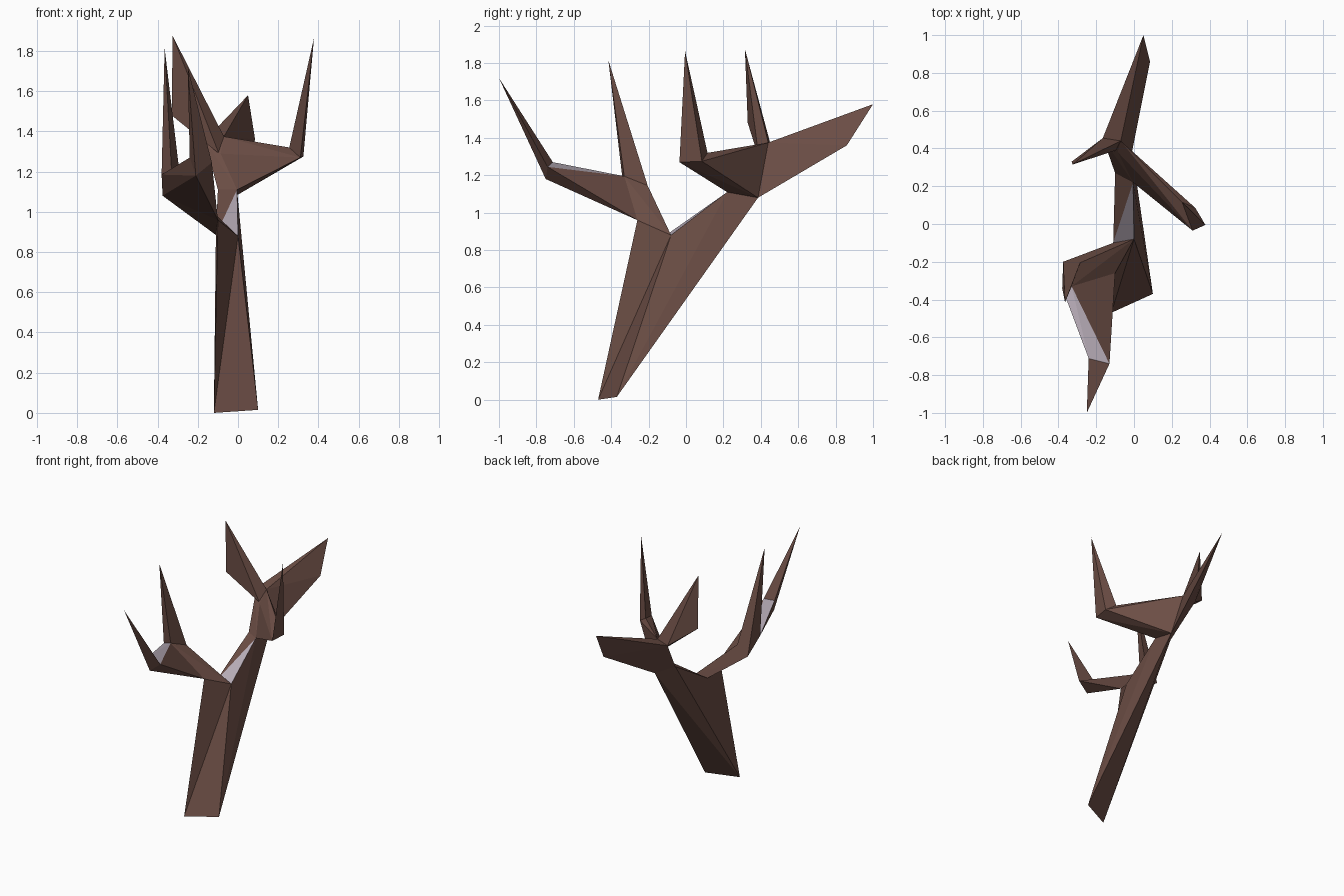
import bpy, bmesh
from collections import Counter

if "Cube" in bpy.data.objects:
    bpy.data.objects.remove(bpy.data.objects["Cube"])


def colour(name, rgb):
    m = bpy.data.materials.new(name)
    m.diffuse_color = (*rgb, 1)
    m.use_nodes = True
    m.node_tree.nodes["Principled BSDF"].inputs["Base Color"].default_value = m.diffuse_color
    return m


BARK = colour("brown bark", (0.150, 0.076, 0.060))
PALE = colour("pale grey wood", (0.46, 0.40, 0.46))

# Joints of the bare tree
P = {
    # foot and first fork
    "foot_l": (-.12, -.47, 0), "foot_r": (.10, -.37, .015),
    "fork": (0, -.08, .88), "fork_f": (-.10, -.26, .96), "fork_l": (-.11, -.10, .885),
    # rear fork
    "neck_r": (-.005, .22, 1.11), "neck_b": (-.01, .385, 1.08), "neck_l": (-.10, .27, 1.11),
    "crown_f": (-.095, .39, 1.29), "crown": (-.07, .44, 1.375), "crown_l": (-.165, .455, 1.355),
    # right branch
    "r1": (.31, -.035, 1.27), "r2": (.325, .085, 1.275), "r3": (.255, .115, 1.32),
    "r_tip": (.378, -.005, 1.865),
    # rear and left twigs
    "b1": (.085, .86, 1.36), "b_tip": (.05, 1.0, 1.58),
    "l1": (-.33, .33, 1.48), "l_tip": (-.325, .315, 1.875),
    # front branch
    "k1": (-.375, -.20, 1.08), "k2": (-.285, -.205, 1.145),
    "k3": (-.33, -.33, 1.195), "k4": (-.38, -.34, 1.185), "k_tip": (-.365, -.415, 1.815),
    "e1": (-.21, -.75, 1.18), "e2": (-.13, -.74, 1.245), "e3": (-.24, -.712, 1.27),
    "e_tip": (-.25, -1.0, 1.72),
}

# Each limb: joints it spans, and the joints bounding its pale patch
LIMBS = {
    "rear_trunk": ("foot_l foot_r fork fork_l neck_r neck_b neck_l", "fork fork_l neck_r"),
    "front_trunk": ("foot_l fork fork_f fork_l", ""),
    "neck": ("neck_r neck_b neck_l crown_f crown crown_l", ""),
    "right_branch": ("neck_r neck_b crown_f crown r1 r2 r3", "crown crown_f r3"),
    "right_spike": ("r1 r2 r3 r_tip", ""),
    "rear_branch": ("neck_b crown crown_l b1 b_tip", "crown crown_l b1"),
    "left_spike": ("crown_f crown crown_l l1 l_tip", ""),
    "front_branch": ("fork fork_f fork_l k1 k2 k3 k4", ""),
    "front_limb": ("fork_f k1 k3 k4 e1 e2 e3", "k3 k4 e2 e3"),
    "front_left_spike": ("k1 k2 k3 k4 k_tip", ""),
    "front_spike": ("e1 e2 e3 e_tip", ""),
}


def hull(names):
    bm = bmesh.new()
    label = {bm.verts.new(P[n]): n for n in names}
    bmesh.ops.convex_hull(bm, input=list(bm.verts))
    bmesh.ops.recalc_face_normals(bm, faces=bm.faces)
    return bm, label


built = {}
seams = Counter()
for name, (joints, patch) in LIMBS.items():
    bm, label = hull(joints.split())
    faces = {f: frozenset(label[v] for v in f.verts) for f in bm.faces}
    seams.update(faces.values())
    built[name] = (bm, faces, set(patch.split()))

for name, (bm, faces, patch) in built.items():
    # Paint the pale patch and open the seams hidden between limbs
    for f, key in faces.items():
        f.material_index = int(key <= patch)
    hidden = [f for f, key in faces.items() if seams[key] > 1]
    if hidden:
        bmesh.ops.delete(bm, geom=hidden, context='FACES')
    me = bpy.data.meshes.new(name)
    bm.to_mesh(me)
    bm.free()
    me.materials.append(BARK)
    me.materials.append(PALE)
    bpy.context.collection.objects.link(bpy.data.objects.new(name, me))
